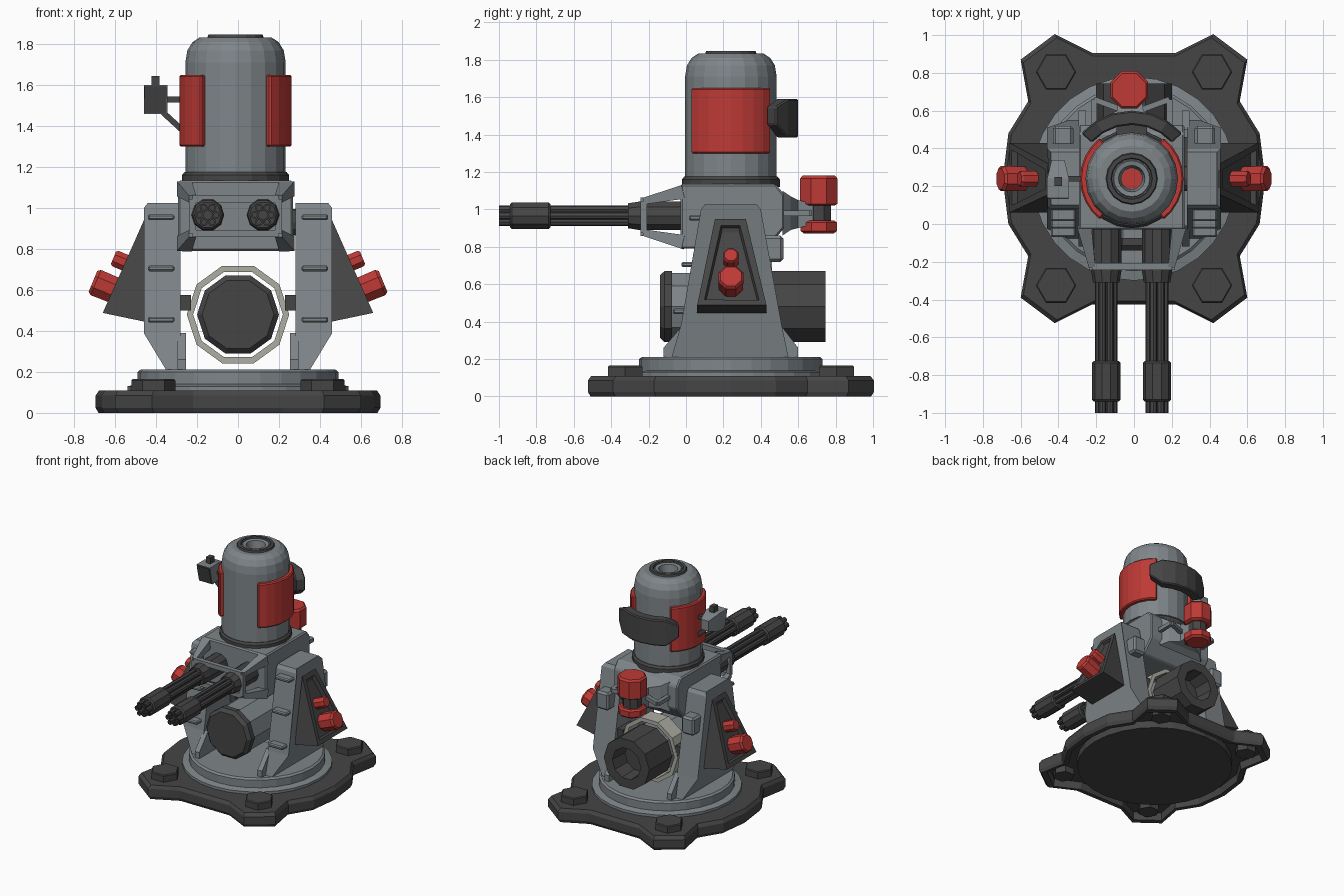
import bpy, bmesh, math
from mathutils import Vector

if "Cube" in bpy.data.objects:
    bpy.data.objects.remove(bpy.data.objects["Cube"])


def material(name, col):
    m = bpy.data.materials.new(name)
    m.diffuse_color = (*col, 1)
    m.use_nodes = True
    m.node_tree.nodes["Principled BSDF"].inputs["Base Color"].default_value = m.diffuse_color
    return m


GREY = material("steel grey", (0.21, 0.235, 0.25))
DARK = material("dark metal", (0.06, 0.06, 0.06))
RED = material("red paint", (0.51, 0.042, 0.036))
PALE = material("pale ring", (0.42, 0.42, 0.37))


def finish(name, bm, mat, bevel=0):
    bmesh.ops.recalc_face_normals(bm, faces=bm.faces)
    me = bpy.data.meshes.new(name)
    bm.to_mesh(me)
    bm.free()
    me.materials.append(mat)
    ob = bpy.data.objects.new(name, me)
    bpy.context.collection.objects.link(ob)
    if bevel:
        b = ob.modifiers.new("bevel", 'BEVEL')
        b.width, b.segments, b.limit_method = bevel, 1, 'ANGLE'
    return ob


def skin(bm, loops, closed=False):
    """Joins equal vertex loops with quads; caps the ends unless closed."""
    rows = [[bm.verts.new(p) for p in lp] for lp in loops]
    n = len(rows[0])
    pairs = list(zip(rows, rows[1:])) + ([(rows[-1], rows[0])] if closed else [])
    for a, b in pairs:
        for i in range(n):
            bm.faces.new((a[i], a[(i + 1) % n], b[(i + 1) % n], b[i]))
    if not closed:
        bm.faces.new(rows[0])
        bm.faces.new(rows[-1])


def loft(name, loops, mat, bevel=0, closed=False):
    bm = bmesh.new()
    skin(bm, loops, closed)
    return finish(name, bm, mat, bevel)


def lathe(name, prof, n, mat, loc=(0, 0, 0), d=(0, 0, 1), phase=0, closed=False):
    """Turns (radius, distance) points round axis d through loc."""
    d, loc = Vector(d).normalized(), Vector(loc)
    u = Vector((1, 0, 0)) if abs(d.x) < 0.5 else Vector((0, 1, 0))
    u = (u - d * u.dot(d)).normalized()
    v = d.cross(u)
    ang = [2 * math.pi * i / n + phase for i in range(n)]
    return loft(name, [[loc + d * t + (u * math.cos(a) + v * math.sin(a)) * r for a in ang]
                       for r, t in prof], mat, closed=closed)


def bar(name, a, b, w, mat, w2=None):
    d = Vector(b) - Vector(a)
    return lathe(name, [(w * 0.707, 0), ((w2 or w) * 0.707, d.length)], 4, mat, a, d, math.pi / 4)


def rect(x0, x1, y0, y1, z):
    return [(x0, y0, z), (x1, y0, z), (x1, y1, z), (x0, y1, z)]


def upright(x, w, y, z0, z1):
    return [(x - w, y, z0), (x + w, y, z0), (x + w, y, z1), (x - w, y, z1)]


def box(name, x, y, z, mat, bevel=0):
    return loft(name, [rect(*x, *y, z[0]), rect(*x, *y, z[1])], mat, bevel)


def arc(name, r0, r1, mid, half, z, mat, taper=0, n=8):
    """Curved plate round the turret; taper shortens its two end columns."""
    loops = []
    for i in range(n + 1):
        a = math.radians(mid - half + 2 * half * i / n)
        t = taper if i in (0, n) else 0
        loops.append([(CX + r * math.cos(a), CY + r * math.sin(a), h) for r, h in
                      ((r0, z[0] + t), (r1, z[0] + t), (r1, z[1] - t * 0.6), (r0, z[1] - t * 0.6))])
    return loft(name, loops, mat, 0.008)


CX, CY = -0.012, 0.24

# Base plate with four lugs, hollow underneath, from one mirrored quarter outline
q = [(0.695, 0), (0.665, 0.24), (0.56, 0.41), (0.6, 0.63), (0.42, 0.765), (0.22, 0.665)]
half = q + [(-x, y) for x, y in reversed(q)]
outline = half + [(x, -y) for x, y in reversed(half[1:-1])]
loft("base_plate", [[(x * k, CY + y * k, z) for x, y in outline] for k, z in
                    ((0.92, 0.06), (0.93, 0), (0.98, 0), (1, 0.025), (1, 0.085), (0.975, 0.11))], DARK)
lathe("base_underside", [(0.58, 0.002), (0.58, 0.08)], 28, DARK, (0, CY, 0))
for sx in (-1, 1):
    for sy in (-1, 1):
        lathe("base_bolt", [(0.08, 0.01), (0.08, 0.1), (0.107, 0.1), (0.107, 0.158), (0.1, 0.165)], 6,
              DARK, (sx * 0.413, CY + sy * 0.565, 0))
lathe("turntable", [(0.54, 0.1), (0.54, 0.13), (0.49, 0.14), (0.49, 0.2), (0.475, 0.212)],
      28, GREY, (0, CY, 0))

# Side arms, with rungs, armoured pods and red knobs
prof = [(-0.08, 0.2, 0.345), (-0.025, 0.39, 0.46), (0.08, 1.0, 0.46), (0.1, 1.025, 0.44),
        (0.38, 1.025, 0.44), (0.4, 1.0, 0.46), (0.51, 0.39, 0.46), (0.55, 0.2, 0.345)]
foot = [(-0.12, 0.2), (-0.12, 0.26), (-0.01, 0.39), (0.5, 0.39), (0.6, 0.26), (0.6, 0.2)]
for s in (-1, 1):
    loft("side_arm", [[(s * 0.28, y, z) for y, z, x in prof],
                      [(s * x, y, z) for y, z, x in prof]], GREY)
    loft("arm_foot_plate", [[(s * x, y, z) for y, z in foot] for x in (0.255, 0.295)], GREY)
    for z, y in ((0.955, 0.085), (0.705, 0.045), (0.455, 0.0)):
        box("arm_rung", sorted((s * 0.31, s * 0.44)), (y - 0.07, y + 0.03), (z - 0.014, z + 0.014),
            GREY, 0.008)
    box("arm_back_box", sorted((s * 0.32, s * 0.43)), (0.38, 0.52), (0.72, 0.86), GREY, 0.015)
    # wedge pod with a sunken face
    bm = bmesh.new()
    skin(bm, [[(s * 0.455, y0, 0.95), (s * 0.66, y1, 0.488), (s * 0.455, y1, 0.445)]
              for y0, y1 in ((0.155, 0.06), (0.32, 0.43))])
    bmesh.ops.recalc_face_normals(bm, faces=bm.faces)
    face = max(bm.faces, key=lambda f: f.normal.x * s + f.normal.z)
    bmesh.ops.inset_region(bm, faces=[face], thickness=0.05, depth=0)
    bmesh.ops.inset_region(bm, faces=[face], thickness=0.012, depth=-0.03)
    finish("arm_pod", bm, DARK)
    d = (s * 0.92, 0, 0.38)
    lathe("pod_knob_large", [(0.06, -0.16), (0.07, -0.12), (0.072, -0.015), (0.06, 0)],
          8, RED, (s * 0.708, CY, 0.642), d, math.pi / 8)
    lathe("pod_knob_small", [(0.044, -0.14), (0.044, -0.012), (0.036, 0)],
          8, RED, (s * 0.608, CY, 0.757), d, math.pi / 8)
    lathe("trunnion", [(0.065, 0.2), (0.065, 0.3)], 12, DARK, (0, CY, 0.93), (s, 0, 0))
    box("ring_bracket", sorted((s * 0.23, s * 0.3)), (0.3, 0.46), (0.5, 0.575), DARK)

# Motor drum lying between the arms
c, fwd = (0, 0, 0.48), (0, 1, 0)
lathe("drum_front_cap", [(0.175, -0.14), (0.2, -0.115), (0.2, -0.075)], 10, DARK, c, fwd)
lathe("drum_body", [(0.19, -0.076), (0.19, 0.5)], 10, GREY, c, fwd)
lathe("drum_rear", [(0.2, 0.46), (0.2, 0.745), (0.125, 0.745), (0.115, 0.6)], 10, DARK, c, fwd)
lathe("drum_ring", [(0.219, 0.33), (0.25, 0.33), (0.25, 0.46), (0.219, 0.46)], 10, PALE, c, fwd,
      closed=True)

# Gun housing
body = [(-0.03, 0.79), (-0.03, 1.135), (0.48, 1.135), (0.525, 1.08), (0.525, 0.9), (0.43, 0.79)]
loft("gun_housing", [[(x, y, z) for y, z in body] for x in (CX - 0.28, CX + 0.28)], GREY, 0.01)


# Open tapered frame in front of the housing
def frame_corner(sx, sz, y, hx, hz):
    return (CX + sx * hx, y, 0.96 + sz * hz)


corners = ((-1, -1), (1, -1), (1, 1), (-1, 1))
for i, (sx, sz) in enumerate(corners):
    nx = corners[(i + 1) % 4]
    front = frame_corner(sx, sz, -0.225, 0.21, 0.085)
    bar("frame_strut", frame_corner(sx, sz, -0.01, 0.25, 0.135), front, 0.075, GREY, 0.035)
    bar("frame_rim", front, frame_corner(*nx, -0.225, 0.21, 0.085), 0.035, GREY)

# Twin rotary barrels
for x in (-0.147, 0.122):
    c = (x, 0, 0.966)
    lathe("barrel_socket", [(0.08, -0.05), (0.08, 0.25), (0.07, 0.31)], 10, DARK, c, (0, -1, 0))
    for k in range(6):
        a = k * math.pi / 3
        lathe("barrel_tube", [(0.02, 0.2), (0.02, 1), (0.011, 1), (0.011, 0.96)], 8, DARK,
              (x + 0.04 * math.cos(a), 0, 0.966 + 0.04 * math.sin(a)), (0, -1, 0))
    lathe("barrel_core", [(0.026, 0.2), (0.026, 0.97)], 6, DARK, c, (0, -1, 0))
    lathe("barrel_clamp", [(0.065, 0.725), (0.075, 0.735), (0.075, 0.93), (0.065, 0.94)], 10, DARK,
          c, (0, -1, 0))

# Domed turret with a red lamp sunk in the lid
c = (CX, CY, 0)
lathe("turret_collar", [(0.262, 1.12), (0.262, 1.16), (0.25, 1.175)], 20, DARK, c)
lathe("turret_drum", [(0.245, 1.13), (0.245, 1.71), (0.235, 1.77), (0.21, 1.81), (0.175, 1.833),
                      (0.1, 1.833), (0.095, 1.843), (0.07, 1.838), (0.057, 1.77)], 20, GREY, c)
lathe("lid_rim", [(0.14, 1.825), (0.132, 1.847), (0.11, 1.847), (0.102, 1.825)], 16, DARK, c,
      closed=True)
lathe("lid_lamp", [(0.056, 1.76), (0.056, 1.776)], 10, RED, c)
for mid in (0, 180):
    arc("turret_red_panel", 0.23, 0.274, mid, 52, (1.3, 1.65), RED)
arc("rear_visor", 0.285, 0.36, 90, 48, (1.385, 1.59), DARK, 0.07, 6)
box("visor_mount", (CX - 0.08, CX + 0.08), (0.44, 0.54), (1.43, 1.55), DARK)

# Sensor on the left of the turret, with a hood leaning forward over the lens
X = -0.402
hood = [upright(X, 0.058, 0.17, 1.46, 1.6), upright(X, 0.058, 0.24, 1.46, 1.6),
        upright(X, 0.034, 0.34, 1.49, 1.57)]
lens = [upright(X, 0.054, 0.163, 1.464, 1.594), upright(X, 0.054, 0.18, 1.464, 1.594)]
for lp in (hood[0], lens[0], lens[1]):
    lp[2:] = [(x, y - 0.03, z) for x, y, z in lp[2:]]
loft("sensor_hood", hood, GREY)
loft("sensor_lens", lens, DARK)
box("sensor_knob", (X - 0.02, X + 0.02), (0.2, 0.25), (1.58, 1.645), DARK)
bar("sensor_arm", (X, 0.24, 1.53), (-0.24, 0.24, 1.53), 0.028, DARK)
bar("sensor_brace", (X, 0.24, 1.5), (-0.25, 0.24, 1.36), 0.028, DARK)

# Rear canister and its bracket
c = (-0.025, 0.71, 0)
lathe("canister_top", [(0.09, 1.02), (0.108, 1.03), (0.108, 1.165), (0.095, 1.18)], 8, RED, c,
      phase=math.pi / 8)
lathe("canister_neck", [(0.072, 0.92), (0.072, 1.03)], 8, DARK, c, phase=math.pi / 8)
lathe("canister_foot", [(0.085, 0.87), (0.105, 0.885), (0.105, 0.93), (0.09, 0.94)], 8, RED, c,
      phase=math.pi / 8)
loft("canister_bracket", [upright(-0.02, 0.2, 0.515, 0.86, 1.1), upright(-0.02, 0.15, 0.56, 0.89, 1.07),
                          upright(-0.02, 0.07, 0.6, 0.9, 1.05), upright(-0.02, 0.06, 0.68, 0.92, 1.03)],
     GREY)
for s in (-1, 1):
    bar("bracket_brace", (CX + s * 0.2, 0.66, 0.98), (CX + s * 0.04, 0.6, 0.98), 0.03, GREY)
    bar("bracket_stay", (CX + s * 0.2, 0.66, 0.98), (CX + s * 0.2, 0.48, 0.98), 0.03, GREY)
